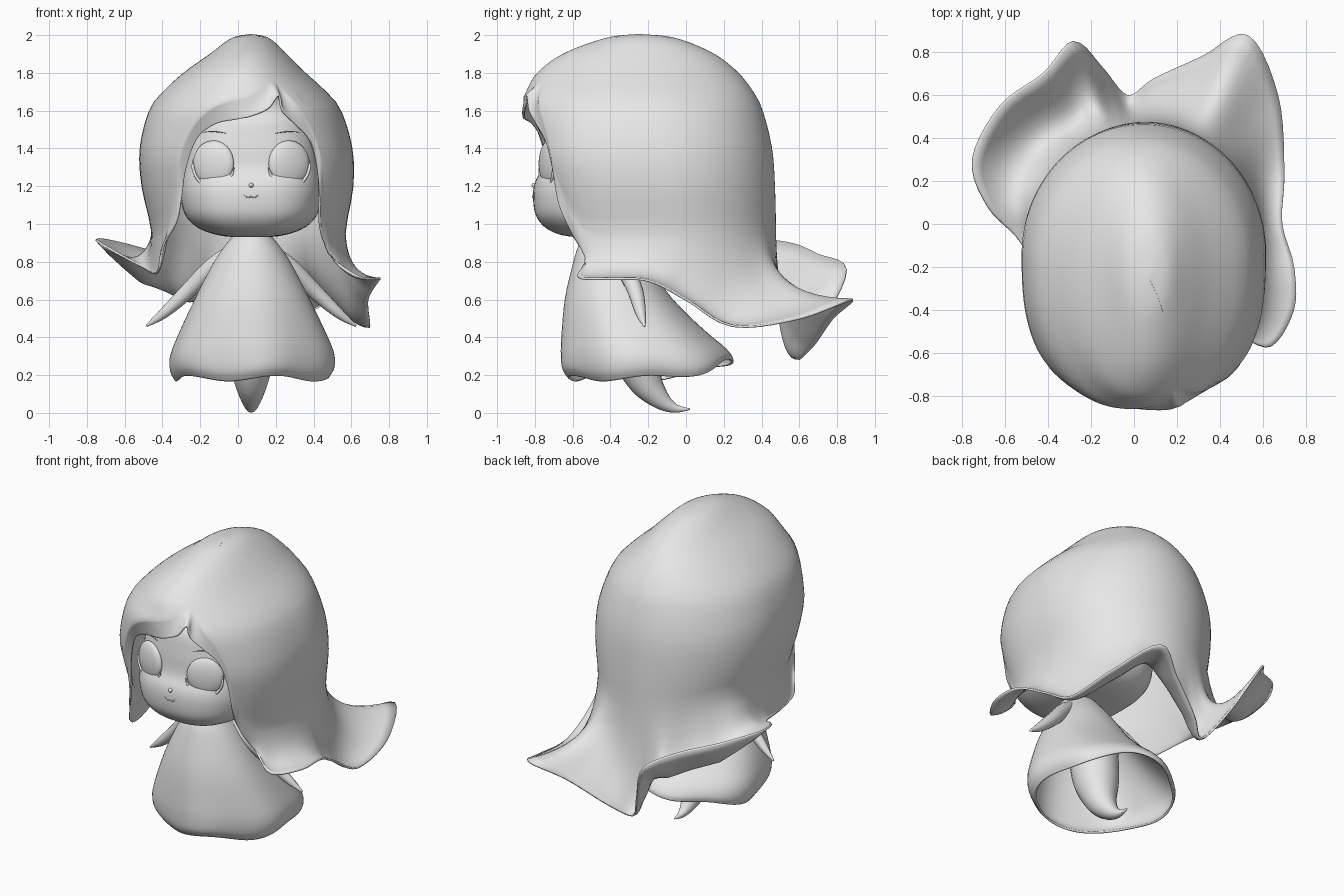
import bpy, bmesh, math
from mathutils import Vector

cube = bpy.data.objects.get("Cube")
if cube:
    bpy.data.objects.remove(cube)

grey = bpy.data.materials.new("light grey")
grey.use_nodes = True
grey.diffuse_color = (0.8, 0.8, 0.8, 1)
grey.node_tree.nodes["Principled BSDF"].inputs["Base Color"].default_value = (0.8, 0.8, 0.8, 1)


def spline(points, steps, closed=False):
    """Catmull-Rom resampling of tuples of any length."""
    count, result = len(points), []
    pick = lambda i: points[i % count] if closed else points[min(max(i, 0), count - 1)]
    for i in range(count if closed else count - 1):
        a, b, c, d = (pick(i + k) for k in (-1, 0, 1, 2))
        for s in range(steps):
            t = s / steps
            result.append(tuple(
                q + t * (r - p) / 2 + t * t * (p - 2.5 * q + 2 * r - w / 2)
                + t ** 3 * (1.5 * (q - r) + (w - p) / 2)
                for p, q, r, w in zip(a, b, c, d)))
    return result if closed else result + [tuple(points[-1])]


def loft(name, rows, cap=False, thickness=0):
    """Skin closed rings of equal length."""
    bm = bmesh.new()
    rings = [[bm.verts.new(p) for p in row] for row in rows]
    for r, s in zip(rings, rings[1:]):
        for i in range(len(r)):
            j = (i + 1) % len(r)
            bm.faces.new((r[i], r[j], s[j], s[i]))
    if cap:
        bm.faces.new(rings[0])
        bm.faces.new(rings[-1])
    bmesh.ops.remove_doubles(bm, verts=bm.verts, dist=0.0005)
    bmesh.ops.recalc_face_normals(bm, faces=bm.faces)
    mesh = bpy.data.meshes.new(name)
    bm.to_mesh(mesh)
    bm.free()
    mesh.materials.append(grey)
    obj = bpy.data.objects.new(name, mesh)
    bpy.context.collection.objects.link(obj)
    mesh.shade_smooth()
    if thickness:
        solid = obj.modifiers.new("thickness", "SOLIDIFY")
        solid.thickness, solid.offset = thickness, 0


def tube(name, path, radii, sides=16, steps=6):
    """Round tube with varying radius along a smooth path."""
    pts = spline([(*p, r) for p, r in zip(path, radii)], steps)
    rows = []
    for i, p in enumerate(pts):
        ahead, behind = pts[min(i + 1, len(pts) - 1)], pts[max(i - 1, 0)]
        way = Vector(ahead[:3]) - Vector(behind[:3])
        turn = way.to_track_quat("Z", "Y")
        rows.append([Vector(p[:3]) + turn @ Vector((math.cos(a) * p[3], math.sin(a) * p[3], 0))
                     for a in (math.tau * k / sides for k in range(sides))])
    loft(name, rows, cap=True)


def power(value, n):
    return math.copysign(abs(value) ** n, value)


def clamp(value):
    return min(max(value, 0), 1)


# Hair: height, left and right limits, front and back limits
hair_profile = spline([
    (2.0, .07, .07, -.25, -.25), (1.98, -.03, .16, -.42, -.06), (1.9, -.14, .25, -.64, .14),
    (1.8, -.28, .35, -.78, .27), (1.7, -.39, .46, -.84, .35), (1.6, -.465, .54, -.87, .4),
    (1.4, -.515, .6, -.83, .45), (1.2, -.505, .605, -.78, .465), (1.0, -.46, .57, -.73, .47),
    (.8, -.43, .55, -.66, .47)], 10)


def hair_frame(z):
    for p, q in zip(hair_profile, hair_profile[1:]):
        if q[0] <= z:
            break
    t = clamp((p[0] - z) / (p[0] - q[0] + 1e-9))
    _, x0, x1, y0, y1 = (a + (b - a) * t for a, b in zip(p, q))
    cy = y0 + (y1 - y0) * .53
    square = 1 - .26 * clamp((1.75 - z) / .4)    # the front gets boxier lower down
    return (x0 + x1) / 2, cy, (x1 - x0) / 2, cy - y0, y1 - cy, square


def hair_point(angle, z):
    cx, cy, wide, front, back, square = hair_frame(z)
    s, c = math.sin(angle), math.cos(angle)
    if c > 0:
        return Vector((cx + wide * power(s, square), cy - front * c ** square, z))
    return Vector((cx + wide * s, cy - back * c, z))


def hair_angle(x, y, z):
    cx, cy, wide, front, back, square = hair_frame(z)
    u, v = (x - cx) / wide, cy - y
    if v > 0:
        return math.atan2(power(u, 1 / square), (v / front) ** (1 / square))
    return math.atan2(u, v / back)


# Hair rim: fringe, left lock, wavy back hem, right flap and lock
rim = spline([
    (.07, -.86, 1.57), (.16, -.86, 1.61), (.215, -.845, 1.68), (.235, -.83, 1.6),
    (.3, -.79, 1.53), (.38, -.74, 1.44), (.42, -.7, 1.28), (.43, -.67, 1.1),
    (.44, -.6, .95), (.5, -.53, .82), (.64, -.57, .72), (.745, -.4, .71),
    (.745, -.2, .7), (.69, 0, .6), (.7, .25, .46), (.67, .6, .5),
    (.53, .88, .6), (.32, .78, .5), (.1, .68, .36), (-.03, .6, .29), (-.15, .73, .48),
    (-.28, .85, .76), (-.42, .7, .84), (-.62, .55, .9), (-.75, .3, .92),
    (-.68, .08, .87), (-.52, -.1, .78), (-.45, -.35, .74), (-.42, -.52, .76),
    (-.4, -.56, .88), (-.33, -.65, 1.0), (-.3, -.68, 1.12), (-.28, -.71, 1.28),
    (-.22, -.76, 1.45), (-.12, -.81, 1.53), (0, -.85, 1.555)], 5, closed=True)

# Smoothed start of the flare for each strand, so neighbouring strands never cross
starts, total, last = [], 0, None
for x, y, z in rim:
    start_z = max(z + .11, .95)
    angle = hair_angle(x, y, start_z)
    total += 0 if last is None else math.remainder(angle - last, math.tau)
    last = angle
    starts.append((angle if not starts else starts[0][0] + total, start_z))
columns, reach, count = [], 6, len(rim)
for j, (x, y, z) in enumerate(rim):
    near = range(j - reach, j + reach + 1)
    angle = sum(starts[k % count][0] + math.tau * (k // count) for k in near) / len(near)
    start_z = max(sum(starts[k % count][1] for k in near) / len(near), z + .04)
    column = [hair_point(angle, 2 - (2 - start_z) * (i / 24) ** 2) for i in range(25)]
    start, end = column[-1], Vector((x, y, z))
    low = clamp((1.0 - z) / .15)
    dip = .52 * clamp(-x / .35) * clamp((y + .1) / .6)
    bend = start.lerp(end, .5 - .4 * low)
    bend.z += (z - bend.z) * low - dip
    for i in range(1, 13):
        t = i / 12
        column.append(start * (1 - t) ** 2 + bend * 2 * t * (1 - t) + end * t * t)
    columns.append(column)
loft("hair", list(zip(*columns)), thickness=.012)

# Head: height, half width, front limit
rows = []
for z, wide, front in spline([
        (.93, .02, -.45), (.935, .14, -.62), (.96, .24, -.71), (1.0, .31, -.765), (1.06, .355, -.8),
        (1.15, .375, -.81), (1.22, .375, -.8), (1.3, .37, -.765), (1.45, .35, -.75),
        (1.6, .28, -.7), (1.72, .02, -.45)], 4):
    row = []
    for k in range(64):
        a = math.tau * k / 64
        row.append((.07 + wide * power(math.sin(a), .77),
                    -.4 + (.4 + front) * power(math.cos(a), .77), z))
    rows.append(row)
loft("head", rows, cap=True)

# Dress: height, half width, front and back limits, with folds growing to the hem
rows = []
for z, wide, front, back in spline([
        (.96, .07, -.5, -.35), (.9, .125, -.555, -.3), (.8, .195, -.59, -.22), (.6, .3, -.635, -.08),
        (.4, .395, -.65, .1), (.3, .432, -.65, .19), (.23, .43, -.64, .23), (.185, .405, -.61, .235)], 4):
    row, fall = [], min((.96 - z) / .77, 1)
    mid, deep = (front + back) / 2, (back - front) / 2
    for k in range(72):
        a = math.tau * k / 72
        fold = 1 + .03 * fall ** 2 * math.sin(6 * a + .6)
        rise = fall ** 4 * (.09 * max(-math.cos(a), 0) ** 2 + .015 * math.sin(5 * a))
        row.append((.075 + wide * fold * math.sin(a), mid - deep * fold * math.cos(a), z + rise))
    rows.append(row)
loft("dress", rows, thickness=.012)

# Curled tail under the dress
tube("tail", [(.07, -.3, .6), (.07, -.27, .35), (.07, -.22, .18), (.07, -.14, .075), (.07, -.06, .025), (.07, .02, .02)],
     [.15, .14, .095, .055, .025, .004], 24)

for side, label in ((1, "left"), (-1, "right")):
    # Arms
    tube(label + "_arm", [(.07 + side * dx, y, z) for dx, y, z in
                          ((.08, -.38, .88), (.2, -.33, .78), (.33, -.27, .65), (.46, -.24, .53), (.555, -.22, .46))],
         [.03, .045, .042, .028, .006])

    # Eyes and lower lashes, angled to follow the face
    def on_eye(u, v, out):
        return (.07 + side * (.2 + u), -.725 + .35 * u - out, 1.32 + v)
    rows = []
    for i in range(17):
        ring = math.sin(math.pi * i / 16)
        rows.append([on_eye(.108 * ring * math.cos(a), .122 * ring * math.sin(a),
                            .04 * math.cos(math.pi * i / 16))
                     for a in (math.tau * k / 32 for k in range(32))])
    loft(label + "_eye", rows)
    arc = [math.radians(d) for d in range(-170, 11, 20)]
    tube(label + "_lashes", [on_eye(.11 * math.cos(a), .126 * math.sin(a), .014) for a in arc],
         [.003] + [.008] * (len(arc) - 2) + [.003], 8, 3)

    # Brows
    tube(label + "_brow", [on_eye(u, v, .008) for u, v in ((-.07, .16), (0, .17), (.06, .165))],
         [.001, .003, .001], 8)

    # Mouth halves
    tube(label + "_mouth", [(.07 + side * dx, -.811, z) for dx, z in ((0, 1.145), (.02, 1.14), (.038, 1.155))],
         [.003, .003, .002], 8)

# Nose
tube("nose", [(.07, -.79, 1.205), (.07, -.808, 1.205), (.07, -.818, 1.205)], [.012, .012, .004], 12)
